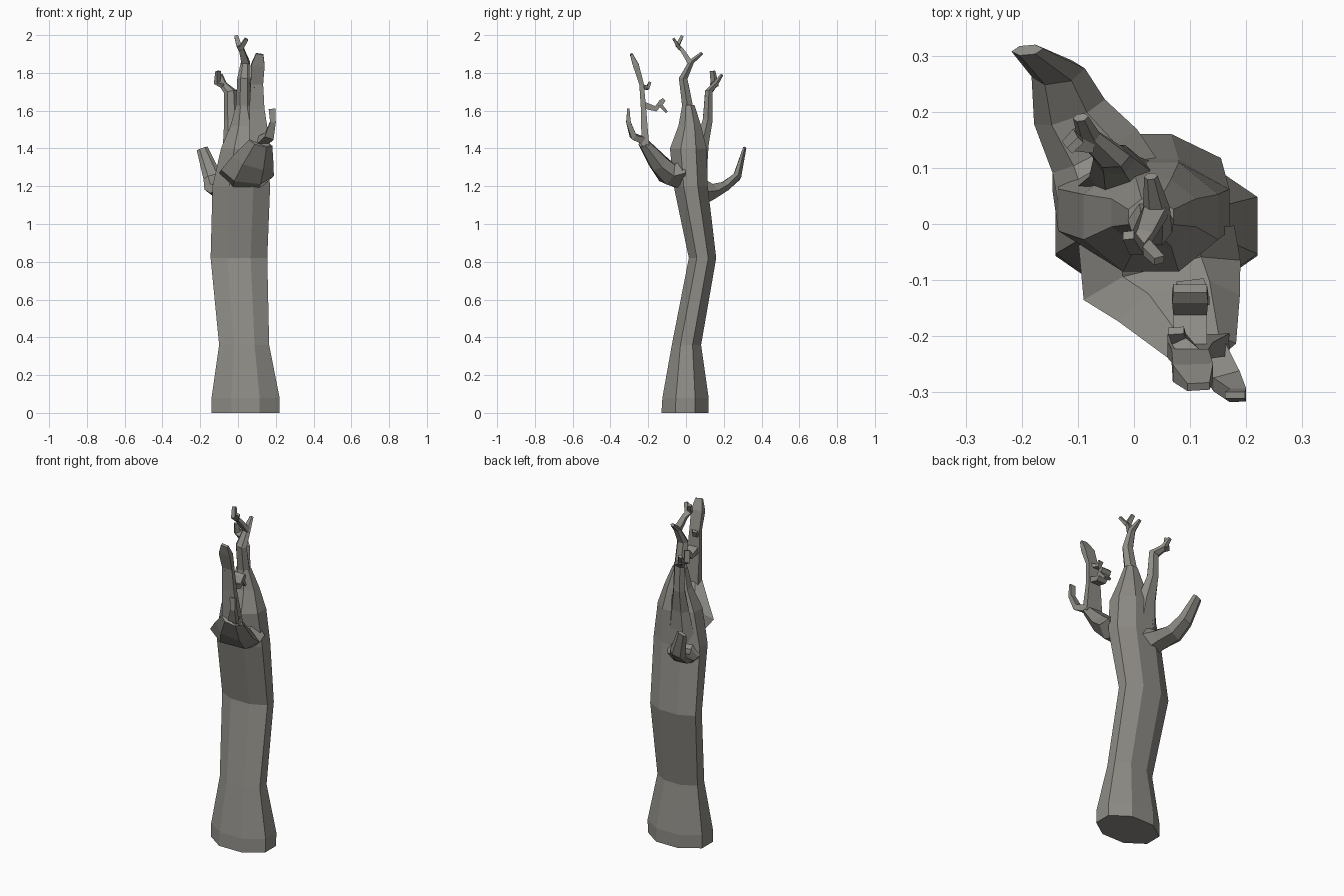
import bpy, bmesh, math
from mathutils import Vector

bark = bpy.data.materials.new("grey bark")
bark.diffuse_color = (0.27, 0.26, 0.235, 1)


def skin(name, loops):
    """Join matching loops of points into a closed flat-shaded tube."""
    bm = bmesh.new()
    rings = [[bm.verts.new(p) for p in loop] for loop in loops]
    n = len(rings[0])
    for a, b in zip(rings, rings[1:]):
        for i in range(n):
            j = (i + 1) % n
            bm.faces.new((a[i], a[j], b[j], b[i]))
    bm.faces.new(rings[0][::-1])
    bm.faces.new(rings[-1])
    bmesh.ops.recalc_face_normals(bm, faces=bm.faces)
    mesh = bpy.data.meshes.new(name)
    bm.to_mesh(mesh)
    bm.free()
    mesh.materials.append(bark)
    obj = bpy.data.objects.new(name, mesh)
    bpy.context.collection.objects.link(obj)
    return obj


def trunk(name, levels, sides=8):
    """Upright tube; each level is (z, x min, x max, y min, y max)."""
    loops = []
    for z, x0, x1, y0, y1 in levels:
        k = 0.5 / math.cos(math.pi / sides)
        loops.append([Vector(((x0 + x1) / 2 + (x1 - x0) * k * math.cos(a),
                              (y0 + y1) / 2 + (y1 - y0) * k * math.sin(a), z))
                      for a in [(i + 0.5) * math.tau / sides for i in range(sides)]])
    return skin(name, loops)


def branch(name, path, sides=6, side_axis=(1, 0, 0)):
    """Tube along a path of (x, y, z, half width, half thickness)."""
    pts = [Vector(p[:3]) for p in path]
    loops = []
    for i, p in enumerate(path):
        d = (pts[min(i + 1, len(pts) - 1)] - pts[max(i - 1, 0)]).normalized()
        u = Vector(side_axis)
        u = (u - d * u.dot(d)).normalized()
        v = d.cross(u)
        k = 1 / math.cos(math.pi / sides) if sides == 4 else 1
        off = 0.5 if sides == 4 else 0
        loops.append([pts[i] + u * p[3] * k * math.cos(a) + v * p[4] * k * math.sin(a)
                      for a in [(j + off) * math.tau / sides for j in range(sides)]])
    return skin(name, loops)


# Main trunk with flared foot and crooked top
trunk("trunk", [
    (0.00, -0.14, 0.22, -0.13, 0.12),
    (0.08, -0.14, 0.22, -0.125, 0.12),
    (0.36, -0.10, 0.165, -0.075, 0.08),
    (0.82, -0.145, 0.155, 0.015, 0.16),
    (1.20, -0.135, 0.17, -0.065, 0.115),
    (1.40, -0.09, 0.15, -0.085, 0.11),
    (1.52, -0.04, 0.11, -0.04, 0.08),
    (1.63, -0.01, 0.07, -0.02, 0.045),
])

# Crown leader and its forked twig
branch("crown_leader", [
    (0.03, 0.012, 1.60, 0.042, 0.034), (0.032, -0.015, 1.77, 0.036, 0.026),
    (0.04, 0.03, 1.86, 0.024, 0.016), (0.03, 0.085, 1.905, 0.012, 0.01)])
branch("crown_twig", [
    (0.04, 0.025, 1.85, 0.02, 0.014), (0.02, -0.02, 1.92, 0.014, 0.01),
    (0.005, -0.045, 1.945, 0.014, 0.01), (-0.01, -0.02, 1.995, 0.01, 0.008)], 4)
branch("crown_twig_fork", [
    (0.015, -0.035, 1.93, 0.012, 0.009), (0.045, -0.065, 1.98, 0.01, 0.007)], 4)

# Upper back branch with two twigs
branch("upper_back_branch", [
    (-0.01, 0.06, 1.22, 0.10, 0.055), (-0.02, 0.085, 1.42, 0.06, 0.04),
    (-0.035, 0.115, 1.55, 0.038, 0.03), (-0.04, 0.12, 1.70, 0.034, 0.022),
    (-0.08, 0.155, 1.74, 0.022, 0.016), (-0.095, 0.19, 1.79, 0.014, 0.009)])
branch("upper_back_twig", [
    (-0.075, 0.15, 1.735, 0.02, 0.014), (-0.11, 0.15, 1.75, 0.016, 0.012),
    (-0.105, 0.14, 1.81, 0.014, 0.007)], 4, (0.7, 0.7, 0))

# Lower back branch
branch("lower_back_branch", [
    (-0.04, 0.06, 1.17, 0.10, 0.09), (-0.07, 0.13, 1.17, 0.085, 0.045),
    (-0.115, 0.20, 1.195, 0.068, 0.03), (-0.135, 0.27, 1.25, 0.05, 0.024),
    (-0.19, 0.31, 1.40, 0.03, 0.01)])

# Front limb: wide shoulder narrowing to a bent stem
branch("front_limb", [
    (0.04, -0.02, 1.27, 0.14, 0.10), (0.05, -0.10, 1.27, 0.145, 0.065),
    (0.08, -0.15, 1.33, 0.115, 0.055), (0.12, -0.225, 1.43, 0.065, 0.03)])
branch("front_stem", [
    (0.115, -0.215, 1.41, 0.055, 0.02), (0.10, -0.225, 1.61, 0.04, 0.014),
    (0.10, -0.235, 1.74, 0.033, 0.012), (0.105, -0.265, 1.84, 0.036, 0.016),
    (0.115, -0.29, 1.90, 0.02, 0.007)], 4)

# Twigs on the front limb
branch("front_lower_twig", [
    (0.13, -0.22, 1.44, 0.03, 0.02), (0.165, -0.28, 1.465, 0.025, 0.016),
    (0.185, -0.305, 1.54, 0.015, 0.012), (0.18, -0.305, 1.61, 0.018, 0.006)], 4)
branch("front_inner_twig", [
    (0.10, -0.225, 1.63, 0.03, 0.018), (0.10, -0.16, 1.61, 0.03, 0.014),
    (0.10, -0.13, 1.645, 0.032, 0.014), (0.10, -0.115, 1.66, 0.03, 0.01)], 4)
branch("front_inner_twig_fork", [
    (0.11, -0.14, 1.635, 0.025, 0.01), (0.10, -0.105, 1.595, 0.025, 0.007)], 4)
branch("front_side_twig", [
    (0.10, -0.235, 1.73, 0.018, 0.012), (0.08, -0.205, 1.72, 0.014, 0.01),
    (0.075, -0.19, 1.75, 0.014, 0.007)], 4)
